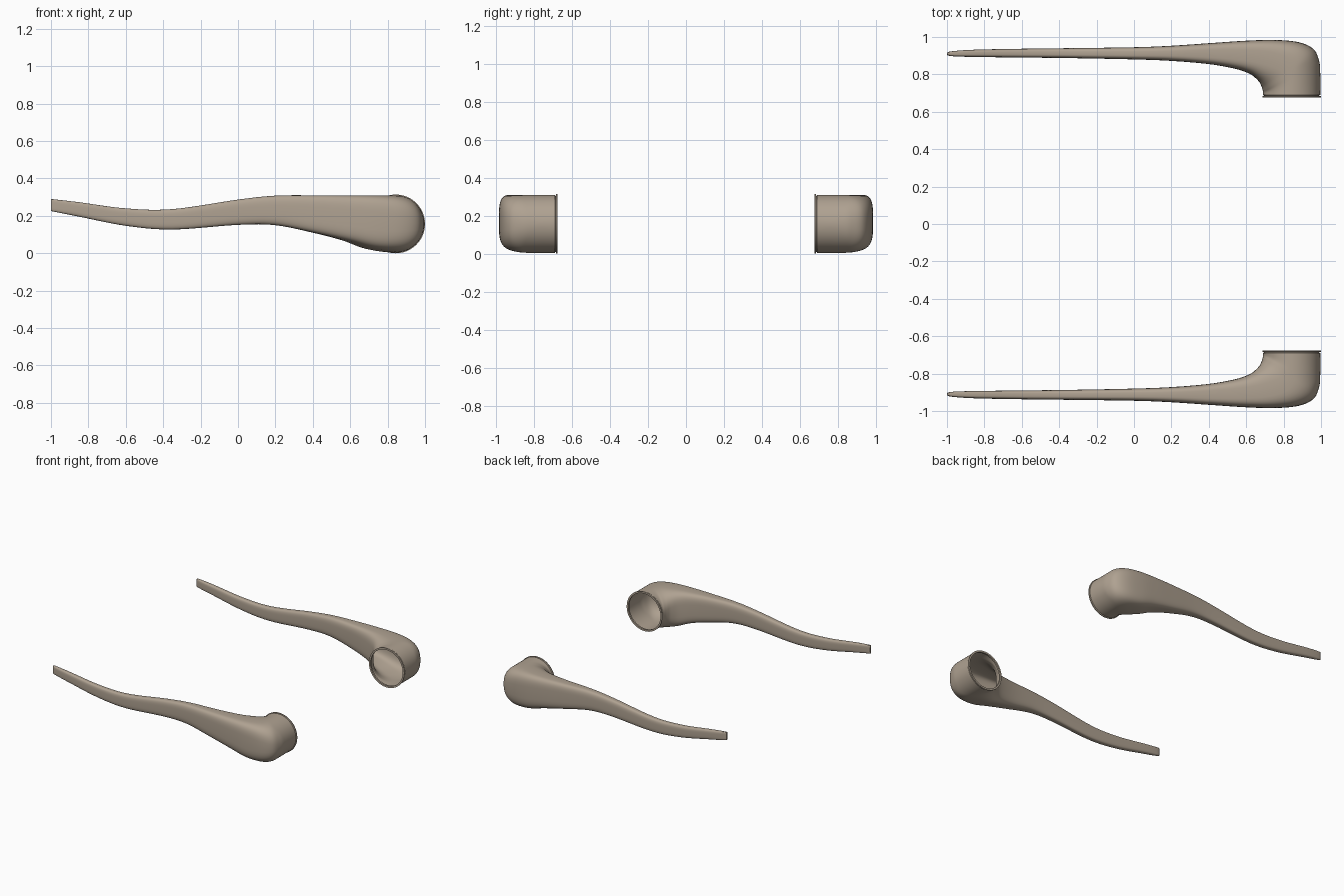
import bpy, bmesh, math
from mathutils import Vector

cube = bpy.data.objects.get("Cube")
if cube:
    bpy.data.objects.remove(cube)

SOCKET_X, SOCKET_Z, SOCKET_R = 0.843, 0.157, 0.153
SEGMENTS = 48
STEPS = 6

metal = bpy.data.materials.new("warm beige metal")
metal.use_nodes = True
colour = (0.43, 0.36, 0.285, 1)
metal.diffuse_color = colour
metal.node_tree.nodes["Principled BSDF"].inputs["Base Color"].default_value = colour

# Cross-sections from tip to socket:
# inner x, inner y, outer x, outer y, top, bottom, squareness
STATIONS = [
    (-1, .904, -1, .916, .29, .226, 4),
    (-.97, .897, -.97, .924, .287, .22, 4),
    (-.85, .893, -.85, .932, .273, .196, 3.5),
    (-.6, .89, -.6, .937, .24, .147, 3.5),
    (-.35, .887, -.35, .94, .236, .127, 3.5),
    (0, .88, 0, .945, .287, .152, 3.5),
    (.2, .872, .2, .953, .308, .15, 3.5),
    (.4, .855, .42, .968, .31, .108, 4),
    (.54, .83, .6, .98, .31, .068, 4),
    (.62, .802, .75, .984, .31, .03, 3.8),
    (.665, .765, .88, .972, .31, .012, 3.2),
    (.682, .735, .96, .935, .31, .005, 2.6),
    (.689, .71, .99, .87, .31, .004, 2.2),
    (.69, .7, .996, .8, .31, .004, 2),
    (.69, .69, .996, .69, .31, .004, 2),
]


def spline(points, steps):
    """Smooth curve through points of any dimension."""
    pts = [Vector(p) for p in points]
    result = []
    for i in range(len(pts) - 1):
        a, b, c, d = pts[max(i - 1, 0)], pts[i], pts[i + 1], pts[min(i + 2, len(pts) - 1)]
        for k in range(steps):
            t = k / steps
            result.append(0.5 * (2 * b + (c - a) * t + (2 * a - 5 * b + 4 * c - d) * t ** 2
                                 + (3 * b - a - 3 * c + d) * t ** 3))
    return result + [pts[-1]]


def section(station):
    """Ring of points shaped as a rounded rectangle or an ellipse."""
    xi, yi, xo, yo, top, bottom, power = station
    ring = []
    for k in range(SEGMENTS):
        a = math.tau * k / SEGMENTS
        u, v = (math.copysign(abs(w) ** (2 / power), w) for w in (math.cos(a), math.sin(a)))
        x = (xi + xo) / 2 + u * (xo - xi) / 2
        y = (yi + yo) / 2 + u * (yo - yi) / 2
        z = (top + bottom) / 2 + v * (top - bottom) / 2
        # keep the heel of the lever inside the round socket outline
        if x > SOCKET_X:
            limit = math.sqrt(max(SOCKET_R ** 2 - (x - SOCKET_X) ** 2, 0))
            z = max(SOCKET_Z - limit, min(SOCKET_Z + limit, z))
        ring.append((x, y, z))
    return ring


def loft(name, rings, cap_start=False):
    """Skin the rings, then mirror the part to the other handle."""
    bm = bmesh.new()
    loops = [[bm.verts.new(p) for p in ring] for ring in rings]
    for one, two in zip(loops, loops[1:]):
        for k in range(SEGMENTS):
            n = (k + 1) % SEGMENTS
            bm.faces.new((one[k], one[n], two[n], two[k]))
    if cap_start:
        bm.faces.new(loops[0])
    bmesh.ops.recalc_face_normals(bm, faces=bm.faces)
    mesh = bpy.data.meshes.new(name)
    bm.to_mesh(mesh)
    bm.free()
    mesh.materials.append(metal)
    obj = bpy.data.objects.new(name, mesh)
    bpy.context.collection.objects.link(obj)
    bpy.ops.object.select_all(action='DESELECT')
    obj.select_set(True)
    bpy.context.view_layer.objects.active = obj
    bpy.ops.object.shade_smooth_by_angle(angle=math.radians(40))
    mirror = obj.modifiers.new("other handle", 'MIRROR')
    mirror.use_axis = (False, True, False)
    return obj


def circle(radius, y):
    return [(SOCKET_X + radius * math.cos(math.tau * k / SEGMENTS), y,
             SOCKET_Z + radius * math.sin(math.tau * k / SEGMENTS)) for k in range(SEGMENTS)]


# Lever handles: hollow, open at the socket
loft("lever_handles", [section(s) for s in spline(STATIONS, STEPS)], cap_start=True)

# Socket rims: narrow groove, then a thin flange
RIM = [(.153, .69), (.147, .687), (.147, .685), (.157, .683),
       (.157, .677), (.143, .677), (.143, .69)]
loft("socket_rims", [circle(r, y) for r, y in RIM])
